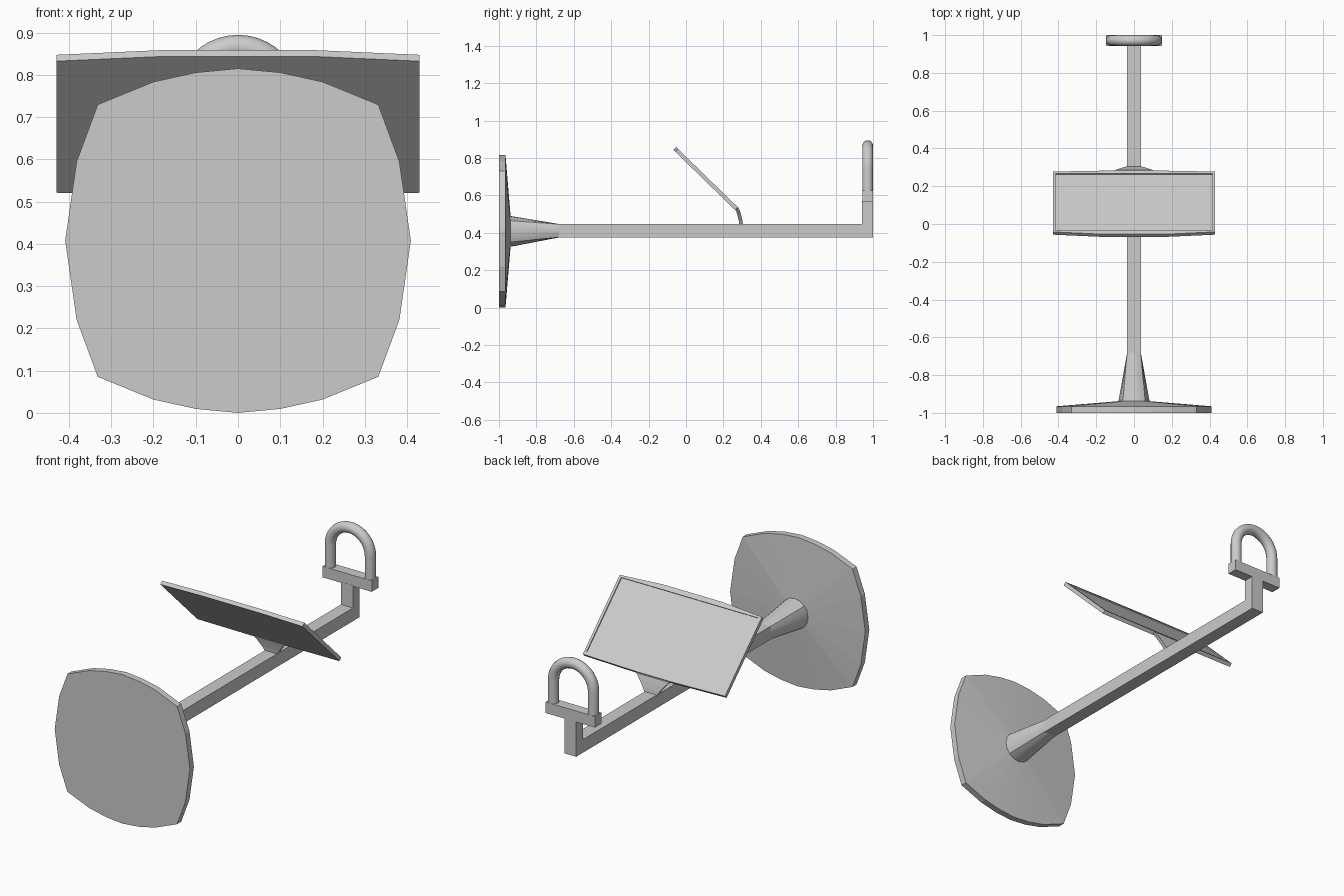
import bpy, bmesh
from math import sin, cos, pi, radians, atan2
from mathutils import Vector

if "Cube" in bpy.data.objects:
    bpy.data.objects.remove(bpy.data.objects["Cube"])


def loft(name, rings, smooth=False):
    """Skin matching closed rings and cap both ends."""
    bm = bmesh.new()
    vs = [[bm.verts.new(p) for p in r] for r in rings]
    n = len(vs[0])
    for a, b in zip(vs, vs[1:]):
        for i in range(n):
            j = (i + 1) % n
            bm.faces.new((a[i], a[j], b[j], b[i]))
    bm.faces.new(vs[0][::-1])
    bm.faces.new(vs[-1])
    bmesh.ops.recalc_face_normals(bm, faces=bm.faces)
    me = bpy.data.meshes.new(name)
    bm.to_mesh(me)
    bm.free()
    ob = bpy.data.objects.new(name, me)
    bpy.context.collection.objects.link(ob)
    if smooth:
        bpy.context.view_layer.objects.active = ob
        ob.select_set(True)
        bpy.ops.object.shade_smooth_by_angle(angle=radians(35))
        ob.select_set(False)
    return ob


def box(name, x, y, z):
    rect = lambda h: [(x[0], y[0], h), (x[1], y[0], h), (x[1], y[1], h), (x[0], y[1], h)]
    return loft(name, [rect(z[0]), rect(z[1])])


CZ = 0.4075   # height of the disc centre
BZ = 0.411    # height of the bar centre
H = 0.036     # bar half width

# Rounded-square foot plate: quarter outline mirrored all round
quarter = [(0, .4075), (.1, .398), (.2, .376), (.332, .322), (.382, .187)]
right = quarter + [(.409, 0)] + [(x, -z) for x, z in quarter[::-1]]
outline = right + [(-x, z) for x, z in right[-2:0:-1]]
angles = [atan2(z, x) for x, z in outline]
plate = lambda y: [(x, y, CZ + z) for x, z in outline]
circle = lambda y, r: [(r * cos(a), y, CZ + r * sin(a)) for a in angles]
loft("foot_plate", [plate(-1), plate(-.965), circle(-.938, .083)])

# Flared socket from round to the square bar
square = []
for a in angles:
    k = H / max(abs(cos(a)), abs(sin(a)))
    square.append((k * cos(a), -.68, BZ + k * sin(a)))
loft("socket", [circle(-.942, .083), square], True)

# Long bar and upright
box("bar", (-H, H), (-.70, 1), (BZ - H, BZ + H))
box("upright", (-H, H), (.942, 1), (BZ + H, .57))
box("handle_crossbar", (-.149, .149), (.943, 1), (.565, .625))

# D-shaped grip: round tube over the crossbar
R, r, top = .121, .0285, .745
path = [(R, .62, 0)] + [(R * cos(t), top + R * sin(t), t) for t in
                        [pi * i / 20 for i in range(21)]] + [(-R, .62, pi)]
tube = []
for x, z, t in path:
    tube.append([(x + r * cos(b) * cos(t), .9715 + r * sin(b), z + r * cos(b) * sin(t))
                 for b in [2 * pi * i / 16 for i in range(16)]])
loft("handle_grip", tube, True)

# Tilted panel with bowed edges and a shallow recess on its upper face
origin = Vector((0, .263, .521))
slope = Vector((0, -.716, .698))
normal = Vector((0, .698, .716))
place = lambda pts, h: [origin + Vector((u, 0, 0)) + slope * v + normal * h for u, v in pts]
outer = [(-.43, 0), (-.1, -.008), (.1, -.008), (.43, 0),
         (.43, .446), (.18, .462), (-.18, .462), (-.43, .446)]
inner = [(-.416, .015), (-.1, .015), (.1, .015), (.416, .015),
         (.416, .436), (.18, .436), (-.18, .436), (-.416, .436)]
loft("panel", [place(outer, 0), place(outer, .021), place(inner, .021), place(inner, .015)])

# Bracket joining the panel to the bar
bracket = []
for w, y, z in [(.036, .286, .44), (.05, .282, .465), (.075, .274, .498), (.1, .266, .525)]:
    bracket.append([(-w, y, z), (w, y, z), (w, y + .02, z), (-w, y + .02, z)])
loft("panel_bracket", bracket)
